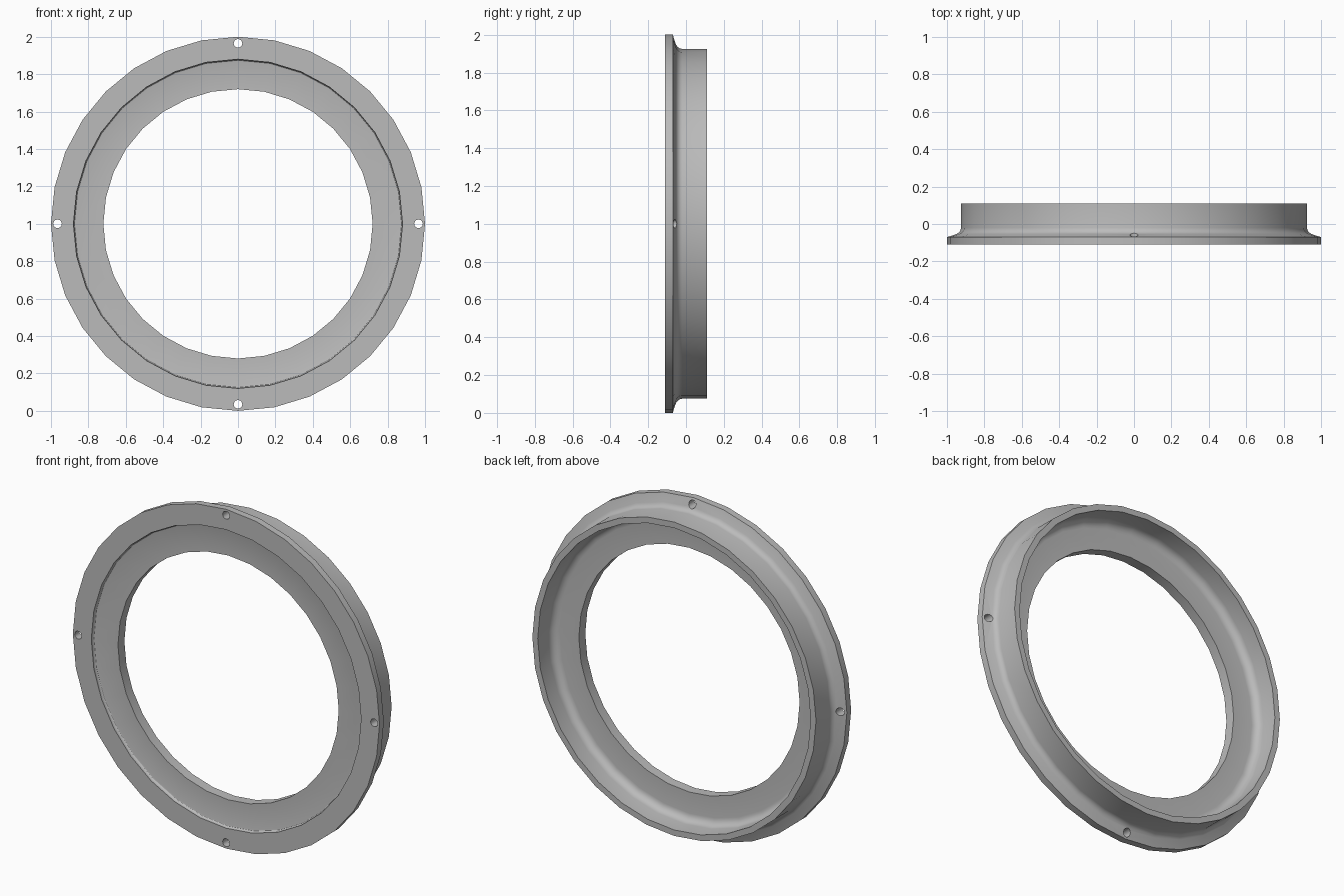
import bpy, bmesh
from math import sin, cos, pi
from mathutils import Vector, Matrix

cube = bpy.data.objects.get("Cube")
if cube:
    bpy.data.objects.remove(cube, do_unlink=True)

SEGMENTS = 32
CENTRE = Vector((0, 0, 1))

grey = bpy.data.materials.new("plain_grey")
grey.use_nodes = True
grey.diffuse_color = (0.5, 0.5, 0.5, 1)
grey.node_tree.nodes["Principled BSDF"].inputs["Base Color"].default_value = grey.diffuse_color


def make_object(name, bm):
    bmesh.ops.recalc_face_normals(bm, faces=bm.faces)
    mesh = bpy.data.meshes.new(name)
    bm.to_mesh(mesh)
    bm.free()
    mesh.materials.append(grey)
    obj = bpy.data.objects.new(name, mesh)
    bpy.context.collection.objects.link(obj)
    return obj


def fillet(start, corner, end, steps=5):
    """Rounded corner between two profile points."""
    a, b, c = Vector(start), Vector(corner), Vector(end)
    points = []
    for i in range(steps + 1):
        t = i / steps * pi / 2
        points.append(b + (a - b) * (1 - sin(t)) + (c - b) * (1 - cos(t)))
    return points


# Cross-section as (radius, depth), from the hole edge outwards and round the back
profile = [(0.72, -0.09)]
profile += fillet((0.868, -0.09), (0.88, -0.09), (0.88, -0.102), 3)
profile += [(0.88, -0.11), (1.0, -0.11), (1.0, -0.07)]
profile += fillet((0.95, -0.053), (0.925, -0.045), (0.925, -0.02), 4)
profile += [(0.925, 0.11), (0.89, 0.11)]
profile += fillet((0.89, 0.015), (0.89, -0.03), (0.845, -0.03))
profile += [(0.72, -0.03)]

# Flanged ring turned about the y axis
bm = bmesh.new()
rings = []
for s in range(SEGMENTS):
    a = 2 * pi * s / SEGMENTS
    rings.append([bm.verts.new(CENTRE + Vector((r * cos(a), y, r * sin(a)))) for r, y in profile])
count = len(profile)
for s in range(SEGMENTS):
    here, there = rings[s], rings[(s + 1) % SEGMENTS]
    for i in range(count):
        j = (i + 1) % count
        bm.faces.new((here[i], here[j], there[j], there[i]))
ring = make_object("flanged_ring", bm)

# Four screw holes through the flange
bm = bmesh.new()
for k in range(4):
    a = k * pi / 2
    place = CENTRE + Vector((0.965 * cos(a), -0.08, 0.965 * sin(a)))
    bmesh.ops.create_cone(bm, cap_ends=True, segments=16, radius1=0.023, radius2=0.023, depth=0.2,
                          matrix=Matrix.Translation(place) @ Matrix.Rotation(pi / 2, 4, "X"))
cutter = make_object("screw_hole_cutter", bm)
cutter.hide_render = True

cut = ring.modifiers.new("screw_holes", "BOOLEAN")
cut.operation = "DIFFERENCE"
cut.solver = "EXACT"
cut.object = cutter

bpy.ops.object.select_all(action="DESELECT")
ring.select_set(True)
bpy.context.view_layer.objects.active = ring
bpy.ops.object.modifier_apply(modifier=cut.name)
bpy.data.objects.remove(cutter, do_unlink=True)
bpy.ops.object.shade_smooth_by_angle(angle=pi / 6)
